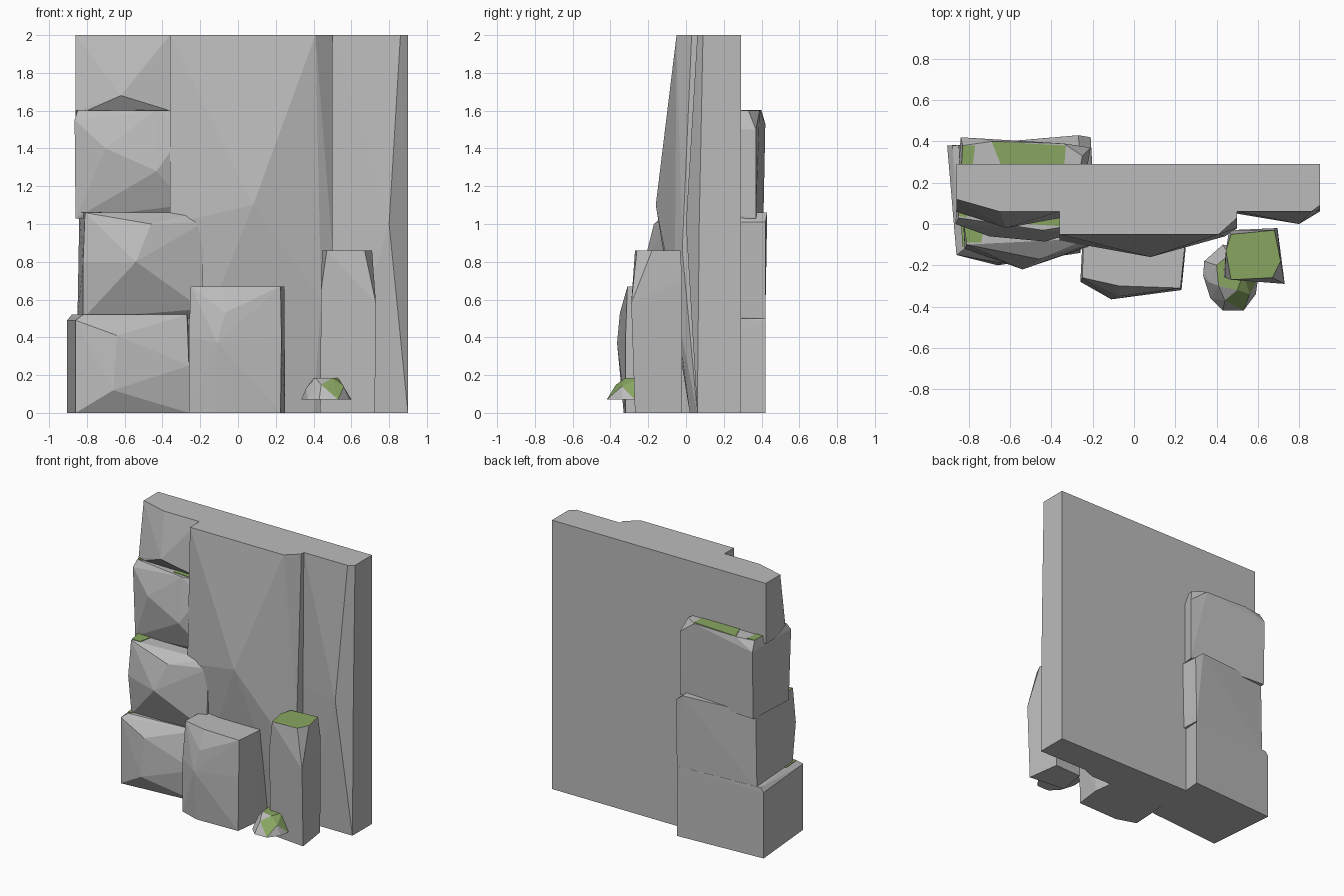
import bpy
import bmesh
from mathutils import Vector

cube = bpy.data.objects.get("Cube")
if cube:
    bpy.data.objects.remove(cube, do_unlink=True)


def make_material(name, color):
    mat = bpy.data.materials.new(name)
    mat.use_nodes = True
    mat.diffuse_color = (*color, 1)
    mat.node_tree.nodes["Principled BSDF"].inputs["Base Color"].default_value = (*color, 1)
    return mat


STONE = make_material("grey stone", (.5, .5, .5))
MOSS = make_material("green moss", (.25, .38, .12))


def finish(bm, name, materials):
    bmesh.ops.recalc_face_normals(bm, faces=bm.faces)
    mesh = bpy.data.meshes.new(name)
    bm.to_mesh(mesh)
    bm.free()
    for mat in materials:
        mesh.materials.append(mat)
    obj = bpy.data.objects.new(name, mesh)
    bpy.context.collection.objects.link(obj)
    return obj


def block(name, bottom_z, bottom, top_z, top, bumps=(), moss_rule=None):
    """Chiselled stone: convex skin around a bottom outline, a top outline and bumps."""
    points = [(x, y, bottom_z) for x, y in bottom]
    points += [(x, y, top_z) for x, y in top]
    points += list(bumps)
    bm = bmesh.new()
    for point in points:
        bm.verts.new(point)
    bmesh.ops.convex_hull(bm, input=bm.verts[:])
    bmesh.ops.delete(bm, geom=[v for v in bm.verts if not v.link_faces], context='VERTS')
    bmesh.ops.dissolve_limit(bm, angle_limit=.01, verts=bm.verts[:], edges=bm.edges[:])
    bmesh.ops.recalc_face_normals(bm, faces=bm.faces)
    if moss_rule:
        for face in bm.faces:
            center = face.calc_center_median()
            face.material_index = int(moss_rule(face.normal, center))
    return finish(bm, name, [STONE, MOSS])


def moss_patch(name, outline):
    """Thin flat plate of moss lying on a stone."""
    bm = bmesh.new()
    face = bm.faces.new([bm.verts.new(p) for p in outline])
    result = bmesh.ops.extrude_face_region(bm, geom=[face])
    verts = [g for g in result["geom"] if isinstance(g, bmesh.types.BMVert)]
    bmesh.ops.translate(bm, verts=verts, vec=Vector((0, 0, .004)))
    return finish(bm, name, [MOSS])


BACK = .29

# Cliff wall, three panels side by side
block("wall_left_panel",
      1.55, [(-.86, BACK), (-.36, BACK), (-.36, .16), (-.86, .16)],
      2, [(-.86, BACK), (-.36, BACK), (-.36, .06), (-.65, .06), (-.86, .12)],
      [(-.62, -.02, 1.68), (-.36, .03, 1.6), (-.8, .04, 1.6), (-.86, .06, 1.6)])
block("wall_middle_panel",
      0, [(-.36, BACK), (.5, BACK), (.5, .06), (.4, .02), (-.36, .02)],
      2, [(-.36, BACK), (.5, BACK), (.5, .03), (.41, -.05), (-.36, -.05)],
      [(.08, -.16, 1.1), (-.36, -.08, 1), (.5, -.02, .86), (.44, -.06, .6)])
block("wall_right_panel",
      0, [(.5, BACK), (.9, BACK), (.9, .06), (.5, .06)],
      2, [(.5, BACK), (.9, BACK), (.9, .09), (.86, .06), (.5, .06)],
      [(.8, 0, 1), (.5, .05, 1), (.9, .07, 1)])

# Stacked stones running through the left end of the wall
block("lower_left_stone",
      0, [(-.905, .38), (-.22, .42), (-.26, -.1), (-.86, -.15)],
      .52, [(-.88, .38), (-.24, .42), (-.27, -.08), (-.82, -.12)],
      [(-.66, -.2, .12), (-.64, -.19, .41), (-.26, -.14, .25), (-.86, -.15, .49),
       (-.905, .38, .49), (-.22, .42, .49)])
block("middle_left_stone",
      .5, [(-.85, .38), (-.22, .42), (-.2, -.05), (-.82, -.08)],
      1.06, [(-.84, .38), (-.27, .43), (-.22, -.07), (-.81, -.1)],
      [(-.54, -.22, .8), (-.46, -.17, 1), (-.18, -.09, 1.01), (-.21, .42, 1.01),
       (-.82, -.12, .8), (-.19, -.1, .55)])
block("upper_left_stone",
      1.03, [(-.84, .41), (-.21, .37), (-.28, .03), (-.86, .02)],
      1.6, [(-.83, .38), (-.69, .4), (-.34, .39), (-.25, .33), (-.32, -.01), (-.44, -.03), (-.85, .03)],
      [(-.43, -.085, 1.28), (-.28, -.04, 1.5), (-.21, .37, 1.5), (-.84, .42, 1.53),
       (-.865, 0, 1.55), (-.7, -.06, 1.4), (-.28, -.02, 1.1)])

# Front stones
block("front_stone",
      0, [(-.24, .1), (.22, .1), (.25, -.12), (.225, -.32), (-.11, -.33), (-.26, -.28)],
      .67, [(-.24, .1), (.22, .1), (.245, -.12), (.225, -.31), (-.07, -.3), (-.25, -.26)],
      [(-.11, -.365, .37), (-.07, -.35, .53), (.23, -.32, .4), (-.26, -.28, .4)])
block("right_pillar",
      0, [(.47, -.03), (.69, -.02), (.725, -.27), (.435, -.24)],
      .86, [(.47, -.05), (.68, -.03), (.71, -.18), (.67, -.26), (.47, -.27), (.445, -.13)],
      [(.73, -.29, .58), (.695, -.02, .7), (.44, -.26, .65), (.46, -.03, .7)],
      moss_rule=lambda normal, center: normal.z > .95)

# Small boulder with mossy crown
block("small_boulder",
      .07, [(.43, -.1), (.34, -.18), (.335, -.25), (.37, -.36), (.43, -.42), (.53, -.42),
            (.59, -.34), (.6, -.27), (.54, -.12)],
      .185, [(.4, -.2), (.41, -.3), (.5, -.32), (.53, -.24), (.46, -.15)],
      [(.36, -.28, .13), (.44, -.37, .15), (.56, -.34, .14)],
      moss_rule=lambda normal, center: normal.z > .95 or (normal.z > .5 and center.x > .47))

# Moss on the stacked stones
moss_patch("upper_moss_left", [(-.83, .38, 1.6), (-.85, .04, 1.6), (-.81, .03, 1.6), (-.77, .38, 1.6)])
moss_patch("upper_moss_right", [(-.69, .4, 1.6), (-.53, .0, 1.6), (-.36, -.01, 1.6), (-.33, .38, 1.6)])
moss_patch("middle_moss", [(-.81, -.09, 1.06), (-.74, -.09, 1.06), (-.72, .02, 1.06), (-.83, .02, 1.06)])
moss_patch("lower_moss", [(-.83, -.11, .52), (-.8, -.11, .52), (-.8, .02, .52), (-.84, .02, .52)])
